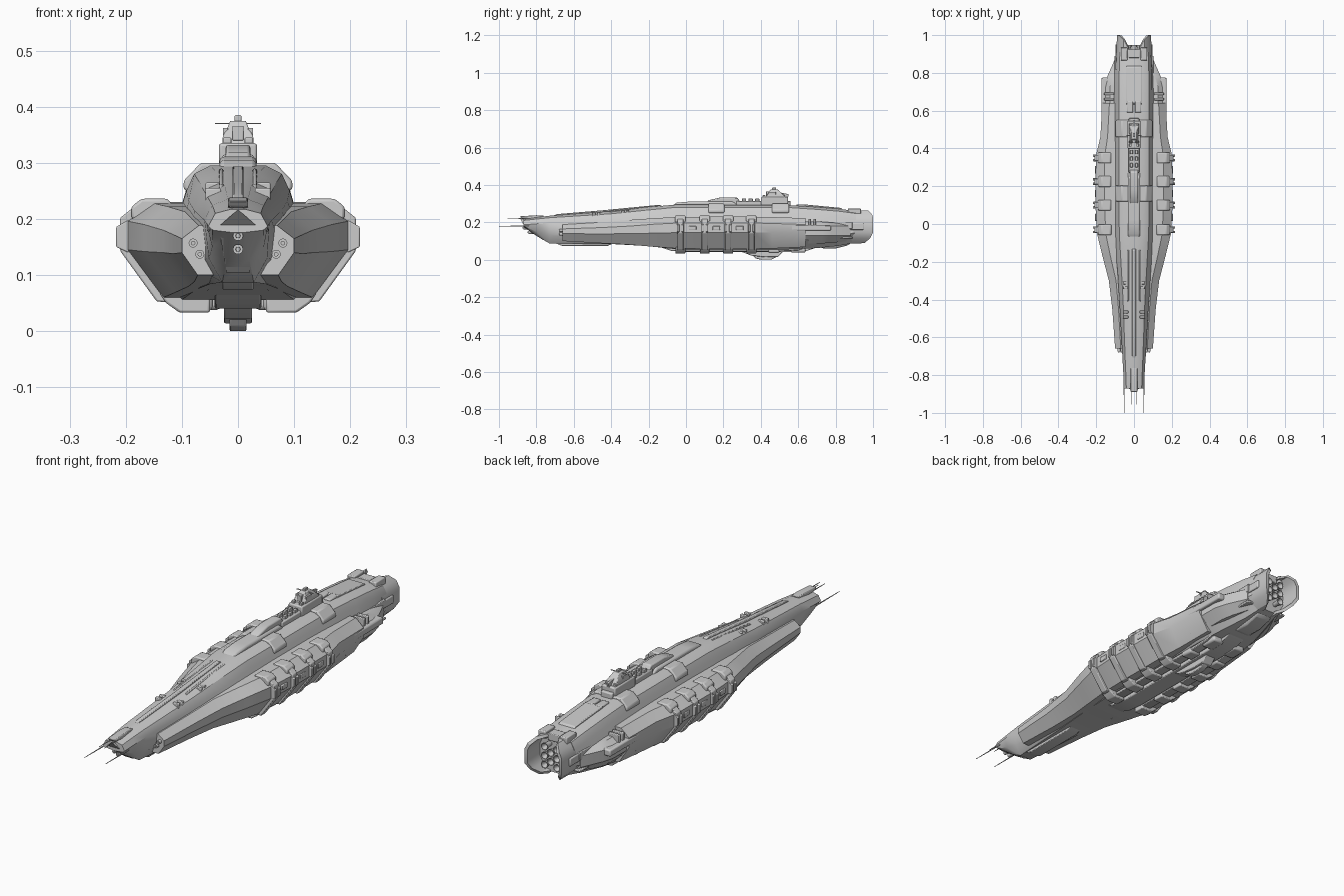
import bpy, bmesh, math
from mathutils import Vector, Matrix


def finish(bm, name, mirror=False, bevel=0, angle=32):
    if mirror:
        dup = bmesh.ops.duplicate(bm, geom=bm.verts[:] + bm.edges[:] + bm.faces[:])["geom"]
        for v in dup:
            if isinstance(v, bmesh.types.BMVert):
                v.co.x *= -1
    bmesh.ops.recalc_face_normals(bm, faces=bm.faces[:])
    me = bpy.data.meshes.new(name)
    bm.to_mesh(me)
    bm.free()
    me.shade_smooth()
    me.set_sharp_from_angle(angle=math.radians(angle))
    ob = bpy.data.objects.new(name, me)
    bpy.context.collection.objects.link(ob)
    if bevel:
        m = ob.modifiers.new("Bevel", "BEVEL")
        m.width, m.segments, m.limit_method = bevel, 2, "ANGLE"
    return ob


def add_loft(bm, rings):
    vs = [[bm.verts.new(p) for p in r] for r in rings]
    n = len(vs[0])
    for a, b in zip(vs, vs[1:]):
        for i in range(n):
            bm.faces.new((a[i], a[(i + 1) % n], b[(i + 1) % n], b[i]))
    bm.faces.new(vs[0])
    bm.faces.new(vs[-1][::-1])


def loft(name, rings, mirror=False, bevel=0):
    bm = bmesh.new()
    add_loft(bm, rings)
    return finish(bm, name, mirror, bevel)


def section(name, prof, spans, mirror=True, bevel=0.003):
    """xz profile pushed along y, once for each (y0, y1) span"""
    bm = bmesh.new()
    for y0, y1 in spans:
        add_loft(bm, [[(x, y, z) for x, z in prof] for y in (y0, y1)])
    return finish(bm, name, mirror, bevel)


def side(name, prof, x0, x1, mirror=False, bevel=0.003):
    """yz profile pushed along x"""
    return loft(name, [[(x, y, z) for y, z in prof] for x in (x0, x1)], mirror, bevel)


def tubes(name, items, mirror=False, seg=14):
    """cylinders / cones along y: (x, z, y0, y1, r0, r1)"""
    bm = bmesh.new()
    for x, z, y0, y1, r0, r1 in items:
        add_loft(bm, [[(x + r * math.cos(k * math.tau / seg), y, z + r * math.sin(k * math.tau / seg))
                       for k in range(seg)] for y, r in ((y0, r0), (y1, r1))])
    return finish(bm, name, mirror)


def boxes(name, items, mirror=False, bevel=0.003):
    """boxes: (x0, x1, y0, y1, z0, z1)"""
    bm = bmesh.new()
    for x0, x1, y0, y1, z0, z1 in items:
        add_loft(bm, [[(x0, y, z0), (x1, y, z0), (x1, y, z1), (x0, y, z1)] for y in (y0, y1)])
    return finish(bm, name, mirror, bevel)


# central hull: y, top z, top x, shoulder x z, flank x z, keel x z
hull = [(-.87, .217, .014, .053, .187, .045, .18, .012, .176),
        (-.80, .227, .016, .056, .192, .046, .15, .02, .128),
        (-.73, .235, .018, .06, .198, .052, .13, .028, .087),
        (-.40, .26, .024, .078, .215, .085, .12, .05, .084),
        (-.22, .28, .034, .088, .232, .115, .11, .075, .074),
        (-.05, .295, .05, .092, .25, .14, .09, .10, .056),
        (.55, .292, .052, .093, .25, .14, .09, .10, .056),
        (.70, .282, .05, .094, .24, .13, .11, .085, .062),
        (.82, .272, .048, .094, .23, .11, .13, .06, .075),
        (.91, .26, .045, .09, .218, .09, .145, .045, .092)]
rings = []
for y, zt, xt, xs, zs, xl, zl, xb, zb in hull:
    half = [(xt, zt), ((xt + xs) / 2 + .007, (zt + zs) / 2 + .008), (xs, zs), (xl, zl), (xb, zb)]
    rings.append([(x, y, z) for x, z in half] + [(-x, y, z) for x, z in half[::-1]])
loft("central_hull", rings)

# side hulls: y, inner x, top z, shoulder x, outer x, upper z, lower z, bottom x z
pods = [(-.66, .04, .188, .07, .10, .165, .14, .072, .10),
        (-.45, .045, .20, .082, .115, .172, .138, .078, .088),
        (-.30, .05, .213, .095, .133, .18, .14, .088, .08),
        (-.17, .055, .222, .125, .167, .19, .142, .112, .069),
        (-.05, .06, .228, .15, .196, .196, .145, .133, .06),
        (.10, .06, .23, .155, .204, .196, .145, .138, .058),
        (.36, .06, .23, .155, .202, .196, .145, .138, .058),
        (.46, .06, .228, .14, .178, .194, .145, .13, .06),
        (.64, .06, .222, .13, .168, .188, .145, .12, .068)]
loft("side_hulls", [[(xi, y, zt), (xs, y, zt), (xo, y, z1), (xo, y, z2), (xl, y, zl), (xi, y, zl)]
                    for y, xi, zt, xs, xo, z1, z2, xl, zl in pods], True)

# stern shoulders behind the side hulls and their long rails
loft("stern_shoulders", [[(.06, y, .205 - d), (x - .03, y, .205 - d), (x, y, .18), (x, y, .13), (x - .04, y, .085 + d), (.05, y, .085 + d)]
                         for y, x, d in ((.60, .157, 0), (.73, .156, .002), (.78, .142, .006), (.88, .098, .015))], True)
boxes("flank_rails", [(.13, .172, .38, .775, .155, .185)], True, .006)
boxes("stern_panels", [(.07, .103, .72, .89, .112, .122), (.07, .102, .7, .89, .165, .2)], True)

# bow: chin plate, face, torpedo tubes, needles
loft("bow_face", [[(0, -.885, .217), (.035, -.868, .186), (.02, -.765, .105), (-.02, -.765, .105), (-.035, -.868, .186)],
                  [(0, -.78, .217), (.035, -.78, .186), (.02, -.72, .1), (-.02, -.72, .1), (-.035, -.78, .186)]])
side("bow_crest", [(-.89, .232), (-.88, .222), (-.78, .215), (-.76, .235), (-.80, .238)], -.018, .018)
tubes("bow_tubes", [(0, .17, -.868, -.80, .009, .009), (0, .146, -.842, -.78, .009, .009),
                    (0, .17, -.873, -.86, .004, .005), (0, .146, -.847, -.83, .004, .005)])
tubes("side_torpedo_tubes", [(x, z, -.675 + d, -.6, r, r) for x, z in ((.08, .157), (.068, .137))
                             for d, r in ((0, .008), (-.004, .004))], True)
tubes("bow_needles", [(.052, .18, -1, -.84, .0012, .003), (.012, .221, -.955, -.85, .0012, .003)], True, 6)
side("nose_ridge", [(-.71, .236), (-.69, .244), (-.45, .264), (-.14, .294), (-.12, .28), (-.5, .24)], -.01, .01)
side("nose_side_ridges", [(-.42, .25), (-.40, .262), (-.14, .29), (-.12, .27)], .026, .034, True)
side("chin_plate", [(-.70, .088), (-.66, .074), (-.42, .074), (-.38, .09)], -.028, .028)

# twin gun mounts on the nose and the stern shoulders
boxes("nose_guns", [(.03, .058, y + d, y + d + .015, z - .03, z)
                    for y, z in ((-.345, .265), (-.5, .255)) for d in (0, .026)], True)
boxes("stern_guns", [(.105, .158, y, y + .013, .175, .218) for y in (.655, .682)], True)

# rib stations: shoulder cap, strap around the flank, side emitter, belly block
stations = (-.03, .1, .225, .35)
section("rib_caps", [(.11, .215), (.125, .236), (.172, .236), (.19, .222), (.19, .2), (.12, .19)],
        [(y - .028, y + .028) for y in stations], bevel=.005)
section("rib_straps", [(.15, .225), (.18, .226), (.21, .202), (.21, .143), (.145, .053), (.11, .05), (.11, .12)],
        [(y - .016, y + .016) for y in stations])
section("rib_emitters", [(.195, .198), (.217, .186), (.217, .15), (.195, .14)],
        [(y + d, y + d + .012) for y in stations for d in (-.018, .006)], bevel=.002)
section("rib_belly_blocks", [(.05, .06), (.14, .068), (.128, .05), (.104, .033), (.05, .033)],
        [(y - .026, y + .026) for y in stations], bevel=.004)
boxes("flank_blisters", [(.18, .206, y - .02, y + .02, .158, .18) for y in (.035, .162, .287)], True)

# dorsal shoulder saddles and deck
section("dorsal_saddles", [(.06, .24), (.097, .252), (.097, .268), (.066, .3), (-.066, .3), (-.097, .268), (-.097, .252), (-.06, .24)],
        [(.12, .205), (.46, .55)], False, .005)
side("deck_forward", [(-.08, .285), (-.05, .305), (.02, .311), (.25, .311), (.285, .285)], -.033, .033, bevel=.008)
side("deck_upper", [(.10, .3), (.12, .318), (.18, .332), (.275, .332), (.29, .31), (.29, .29), (.1, .29)], -.022, .022, bevel=.006)
boxes("deck_middle", [(-.028, .028, .27, .56, .285, .315), (-.034, .034, .40, .545, .29, .335)], bevel=.005)
boxes("deck_details", [(.006, .02, y, y + .022, .31, .327) for y in (.3, .335, .37)]
      + [(.012, .026, y, y + .015, .33, .345) for y in (.41, .515)], True, .002)
boxes("stern_deck_hatches", [(.004, .038, .59, .65, .27, .296)], True, .005)
side("stern_spine_plate", [(.62, .27), (.64, .295), (.83, .277), (.85, .255)], -.04, .04)
section("dorsal_claws", [(.025, .272), (.05, .272), (.062, .24), (.05, .238), (.04, .256)], [(-.12, .0)])

# command tower with cross antenna
loft("command_tower", [[(-x, y0, z), (x, y0, z), (x, y1, z), (-x, y1, z)] for x, y0, y1, z in
                       ((.028, .425, .535, .33), (.027, .435, .52, .348), (.019, .442, .505, .362), (.014, .452, .49, .375))], bevel=.002)
boxes("tower_bridge", [(-.01, .01, .428, .45, .34, .366), (-.006, .006, .46, .482, .37, .385)], bevel=.002)
boxes("tower_wings", [(.018, .027, .44, .48, .34, .362), (.005, .041, .466, .472, .369, .371)], True, .0005)
side("tower_fin", [(.49, .335), (.49, .362), (.55, .35), (.545, .33)], -.005, .005, bevel=.001)

# belly: keel, long plates and ventral bridge
side("keel", [(-.16, .075), (-.08, .048), (.0, .04), (.52, .04), (.62, .04), (.70, .065)], -.042, .042, bevel=.004)
side("belly_plates", [(-.05, .062), (-.02, .045), (.5, .045), (.6, .05), (.66, .07)], .052, .096, True)
boxes("aft_belly_blocks", [(.045, .1, .44, .5, .036, .07), (.03, .085, .56, .64, .038, .08)], True, .008)
side("ventral_bridge", [(.29, .045), (.35, .022), (.42, .014), (.49, .014), (.52, .045)], -.025, .025)
side("ventral_tower", [(.35, .03), (.37, .008), (.40, 0), (.455, 0), (.48, .012), (.5, .03)], -.015, .015)
side("stern_belly_bulge", [(.70, .08), (.73, .06), (.80, .06), (.87, .078), (.89, .1)], -.04, .04, bevel=.01)

# stern shroud: two curved side panels with pointed trailing edges
bm = bmesh.new()
edge = [(.03, .264, .93), (.055, .262, .975), (.078, .238, .998), (.092, .21, 1.0),
        (.092, .145, 1.0), (.075, .115, .985), (.05, .09, .955), (.03, .086, .92)]
outer = [[(x, .875, z), (x * .99, ye, z)] for x, z, ye in edge]
inner = [[(x * .84, .875, .175 + (z - .175) * .87), (x * .84, ye, .175 + (z - .175) * .87)] for x, z, ye in edge]
add_loft(bm, [[o[0], o[1], i[1], i[0]] for o, i in zip(outer, inner)])
finish(bm, "stern_shroud", True)
boxes("shroud_braces", [(.035, .07, .865, .935, .24, .274), (.085, .099, .86, .95, .16, .195)], True, .004)
boxes("stern_top_cap", [(-.03, .03, .88, .925, .235, .268)])

# engine bells, hollow cones set into the stern
bm = bmesh.new()
for x, z in [(s * .03, z) for s in (-1, 1) for z in (.135, .175, .215)] + [(0, .155), (0, .195)]:
    add_loft(bm, [[(x + r * math.cos(k * math.tau / 14), y, z + r * math.sin(k * math.tau / 14)) for k in range(14)]
                  for y, r in ((.9, .01), (.92, .011), (.948, .017), (.948, .014), (.925, .008))])
finish(bm, "engine_bells")
